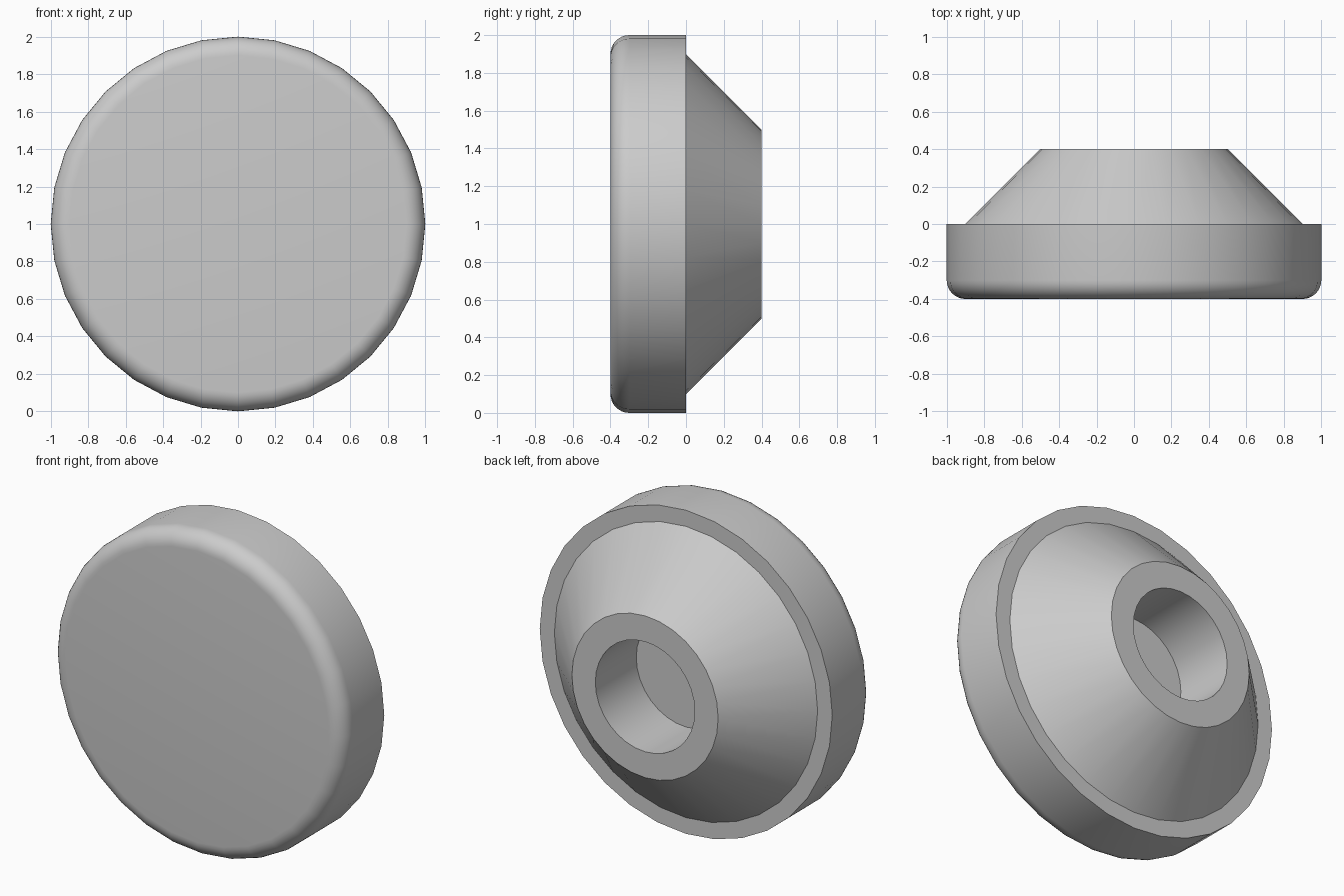
import bpy
import bmesh
from math import sin, cos, pi, radians
from mathutils import Vector

default = bpy.data.objects.get("Cube")
if default:
    bpy.data.objects.remove(default)

SIDES = 32
CENTRE = Vector((0, 0, 1))

grey = bpy.data.materials.new("light grey")
grey.use_nodes = True
colour = (0.6, 0.6, 0.6, 1)
grey.diffuse_color = colour
grey.node_tree.nodes["Principled BSDF"].inputs["Base Color"].default_value = colour


def lathe(name, profile):
    """Turn a (radius, y) profile around the y axis; end points are capped."""
    bm = bmesh.new()
    rings = []
    for radius, y in profile:
        angles = [2 * pi * i / SIDES for i in range(SIDES)]
        rings.append([bm.verts.new(CENTRE + Vector((radius * sin(a), y, radius * cos(a))))
                      for a in angles])
    for near, far in zip(rings, rings[1:]):
        for i in range(SIDES):
            j = (i + 1) % SIDES
            bm.faces.new((near[i], near[j], far[j], far[i]))
    bm.faces.new(rings[0])
    bm.faces.new(rings[-1])
    bmesh.ops.recalc_face_normals(bm, faces=bm.faces)
    mesh = bpy.data.meshes.new(name)
    bm.to_mesh(mesh)
    bm.free()
    mesh.materials.append(grey)
    obj = bpy.data.objects.new(name, mesh)
    bpy.context.collection.objects.link(obj)
    bpy.ops.object.select_all(action="DESELECT")
    obj.select_set(True)
    bpy.context.view_layer.objects.active = obj
    bpy.ops.object.shade_smooth_by_angle(angle=radians(30))
    return obj


# One turned body: rounded front rim, flat back step, cone and blind bore
FILLET, STEPS = 0.1, 8
rounded_rim = [(1 - FILLET + FILLET * sin(t), -0.4 + FILLET - FILLET * cos(t))
               for t in (pi / 2 * k / STEPS for k in range(STEPS + 1))]
back_step = [(1, 0), (0.9, 0)]
cone = [(0.5, 0.4)]
bore = [(0.34, 0.4), (0.34, 0)]
lathe("knob_body", rounded_rim + back_step + cone + bore)
